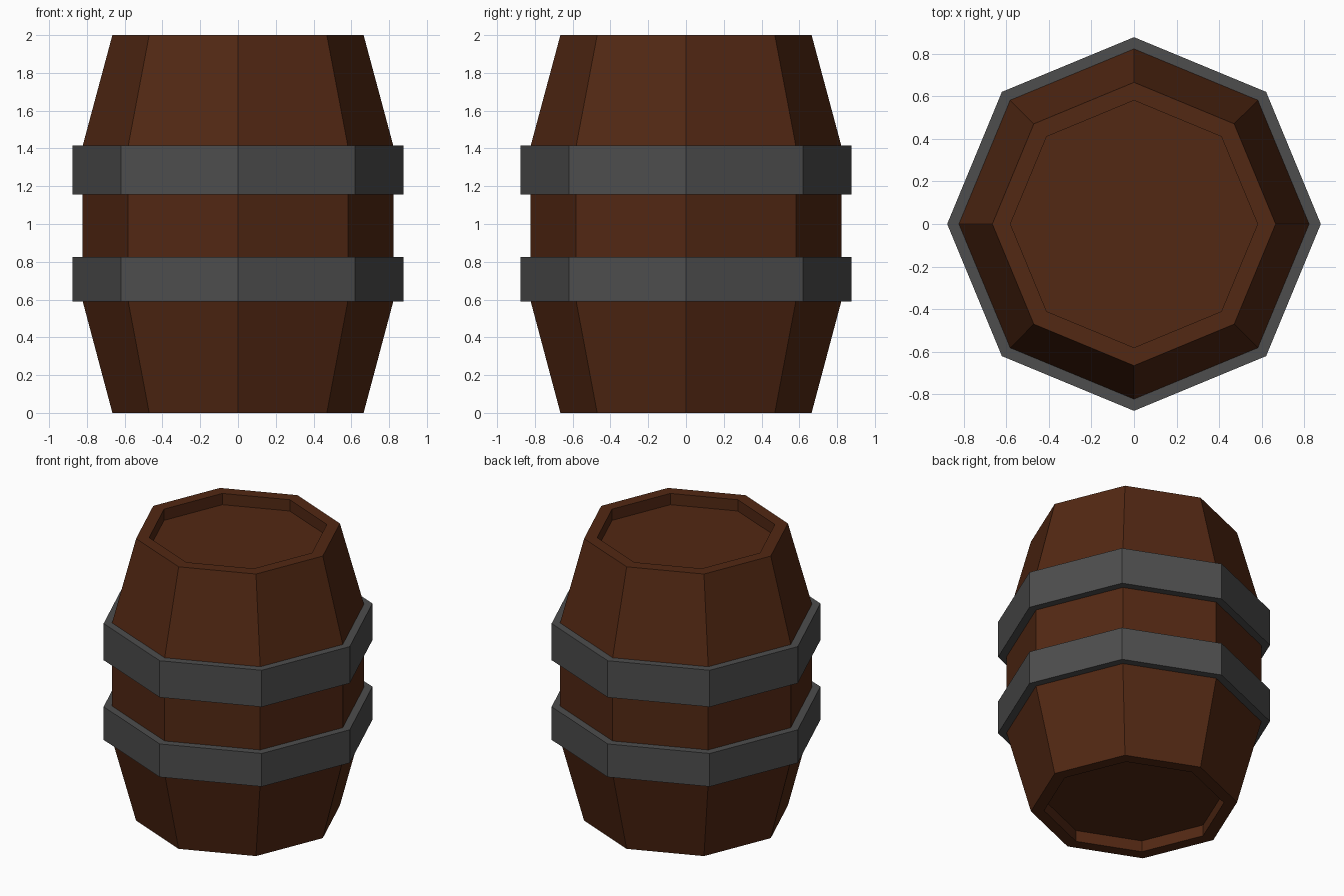
import bpy
import bmesh
from math import cos, sin, tau

if "Cube" in bpy.data.objects:
    bpy.data.objects.remove(bpy.data.objects["Cube"])

SIDES = 8


def material(name, color):
    mat = bpy.data.materials.new(name)
    mat.diffuse_color = (*color, 1)
    mat.use_nodes = True
    mat.node_tree.nodes["Principled BSDF"].inputs["Base Color"].default_value = mat.diffuse_color
    return mat


def lathe(name, profile, mat, cap=False):
    """Turn an (r, z) profile into a flat-faced eight-sided solid."""
    bm = bmesh.new()
    rings = [[bm.verts.new((r * cos(tau * i / SIDES), r * sin(tau * i / SIDES), z))
              for i in range(SIDES)] for r, z in profile]
    pairs = list(zip(rings, rings[1:]))
    if cap:
        bm.faces.new(rings[0])
        bm.faces.new(rings[-1])
    else:
        pairs.append((rings[-1], rings[0]))
    for a, b in pairs:
        for i in range(SIDES):
            j = (i + 1) % SIDES
            bm.faces.new((a[i], a[j], b[j], b[i]))
    bmesh.ops.recalc_face_normals(bm, faces=bm.faces)
    mesh = bpy.data.meshes.new(name)
    bm.to_mesh(mesh)
    bm.free()
    mesh.materials.append(mat)
    obj = bpy.data.objects.new(name, mesh)
    bpy.context.collection.objects.link(obj)
    return obj


wood = material("wood", (0.085, 0.021, 0.0065))
iron = material("iron", (0.075, 0.075, 0.075))

# Barrel body with a recessed lid at each end
lathe("barrel_body", [(0.58, 0.08), (0.58, 0), (0.665, 0), (0.822, 0.59),
                      (0.822, 1.415), (0.665, 2), (0.58, 2), (0.58, 1.92)],
      wood, cap=True)

# Iron hoops
for name, low, high in (("lower_hoop", 0.59, 0.825), ("upper_hoop", 1.155, 1.415)):
    lathe(name, [(0.82, low), (0.877, low), (0.877, high), (0.82, high)], iron)
